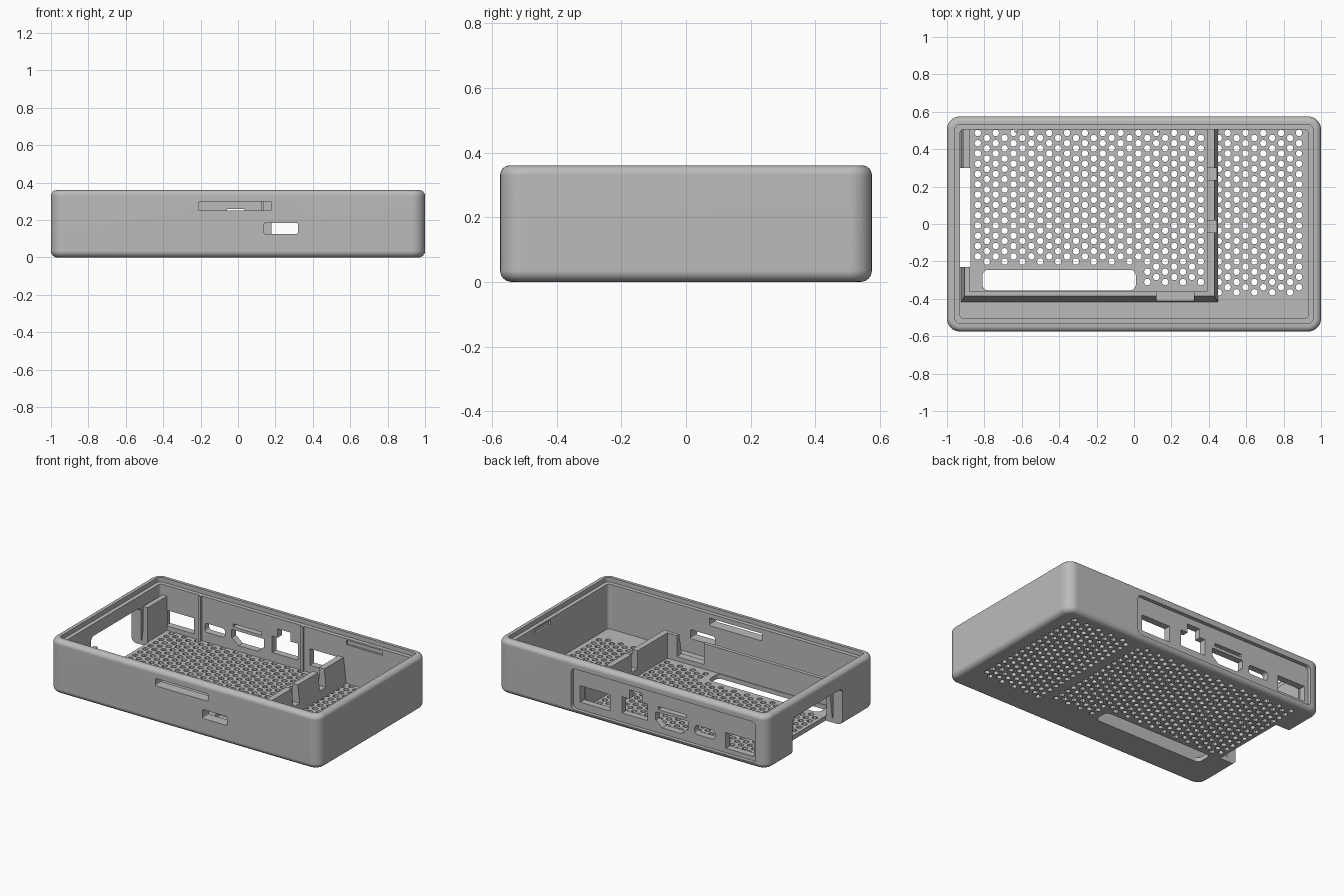
import bpy, bmesh
from math import sin, cos, pi

cube = bpy.data.objects.get("Cube")
if cube:
    bpy.data.objects.remove(cube)

grey = bpy.data.materials.new("plain_grey")
grey.use_nodes = True
GREY = (0.5, 0.5, 0.5, 1)
grey.diffuse_color = GREY
grey.node_tree.nodes["Principled BSDF"].inputs["Base Color"].default_value = GREY


def rounded(u0, u1, v0, v1, r=0.0, seg=4):
    """Outline of a rectangle with round corners."""
    if r == 0:
        return [(u0, v0), (u1, v0), (u1, v1), (u0, v1)]
    pts = []
    corners = [(u1 - r, v1 - r), (u0 + r, v1 - r), (u0 + r, v0 + r), (u1 - r, v0 + r)]
    for k, (cu, cv) in enumerate(corners):
        for i in range(seg + 1):
            a = (k + i / seg) * pi / 2
            pts.append((cu + r * cos(a), cv + r * sin(a)))
    return pts


def loft(bm, rings):
    """Closed solid through rings of 3D points."""
    rows = [[bm.verts.new(p) for p in ring] for ring in rings]
    n = len(rows[0])
    for low, high in zip(rows, rows[1:]):
        for i in range(n):
            j = (i + 1) % n
            bm.faces.new((low[i], low[j], high[j], high[i]))
    bm.faces.new(rows[0][::-1])
    bm.faces.new(rows[-1])


def prism(bm, outline, axis, a, b):
    """Extrude an outline along an axis from a to b."""
    place = {"x": lambda u, v, w: (w, u, v),
             "y": lambda u, v, w: (u, w, v),
             "z": lambda u, v, w: (u, v, w)}[axis]
    loft(bm, [[place(u, v, w) for u, v in outline] for w in (a, b)])


def finish(bm, name):
    bmesh.ops.recalc_face_normals(bm, faces=bm.faces[:])
    mesh = bpy.data.meshes.new(name)
    bm.to_mesh(mesh)
    bm.free()
    ob = bpy.data.objects.new(name, mesh)
    bpy.context.collection.objects.link(ob)
    return ob


def solid(name, *prisms):
    bm = bmesh.new()
    for args in prisms:
        prism(bm, *args)
    return finish(bm, name)


def cut(target, *prisms):
    """Subtract separate prisms from the target."""
    cutter = solid("cutter", *prisms)
    cutter.hide_render = True
    mod = target.modifiers.new("cut", "BOOLEAN")
    mod.operation = "DIFFERENCE"
    mod.solver = "MANIFOLD"
    mod.object = cutter
    deps = bpy.context.evaluated_depsgraph_get()
    mesh = bpy.data.meshes.new_from_object(target.evaluated_get(deps))
    target.modifiers.clear()
    target.data = mesh
    bpy.data.objects.remove(cutter)


# Open case: outer wall, rounded rim, lid ledge, inner wall and floor in one loft
HX, HY, TOP, FLOOR = 1.0, 0.575, 0.36, 0.03
SEG = 6
profile = []
for i in range(SEG + 1):
    a = i / SEG * pi / 2
    profile.append((0.035 * (1 - sin(a)), 0.035 * (1 - cos(a))))
for i in range(SEG + 1):
    a = i / SEG * pi / 2
    profile.append((0.03 * (1 - cos(a)), TOP - 0.03 * (1 - sin(a))))
profile += [(0.043, TOP), (0.043, 0.33), (0.07, 0.33), (0.07, FLOOR)]
bm = bmesh.new()
loft(bm, [[(x, y, z) for x, y in rounded(d - HX, HX - d, d - HY, HY - d, max(0.02, 0.07 - d), 8)]
          for d, z in profile])
case = finish(bm, "case_body")

# Vent holes in staggered columns, in both bays
PITCH, STEP, R = 0.055, 0.0477, 0.0175
disc = [(R * cos(i * pi / 6), R * sin(i * pi / 6)) for i in range(12)]
holes = []
for col in range(37):
    x = -0.835 + col * STEP
    if 0.36 < x < 0.44 or x > 0.9:
        continue
    end = -0.22 if x < 0.03 else (-0.335 if x < 0.4 else -0.385)
    y = 0.487 - (col % 2) * PITCH / 2
    while y > end:
        holes.append(([(x + u, y + v) for u, v in disc], "z", -0.1, 0.1))
        y -= PITCH
cut(case, *holes)

# Long floor opening and side opening
cut(case, (rounded(-0.81, 0.01, -0.355, -0.245, 0.03), "z", -0.1, 0.1))
side_opening = (rounded(-0.23, 0.30, -0.1, 0.25, 0.03), "x", -1.1, -0.875)
cut(case, side_opening)

# Front slots
cut(case, (rounded(-0.21, 0.18, 0.25, 0.30, 0.008), "y", -0.7, -0.45),
    (rounded(0.14, 0.32, 0.125, 0.185, 0.008), "y", -0.7, -0.45))

# Back recess with its sockets
cut(case, (rounded(-0.92, 0.45, 0.03, 0.305, 0.03), "y", 0.55, 0.7))
network = [(-0.10, 0.09), (0.09, 0.09), (0.09, 0.20), (0.035, 0.20),
           (0.035, 0.26), (-0.06, 0.26), (-0.06, 0.20), (-0.10, 0.20)]
display = [(-0.35, 0.07), (-0.21, 0.07), (-0.16, 0.11), (-0.16, 0.165),
           (-0.40, 0.165), (-0.40, 0.11)]
sockets = [rounded(0.18, 0.40, 0.08, 0.19), network, display,
           rounded(-0.39, -0.18, 0.185, 0.205),
           rounded(-0.60, -0.45, 0.095, 0.155, 0.02),
           rounded(-0.89, -0.68, 0.06, 0.165)]
cut(case, *[(s, "y", 0.45, 0.7) for s in sockets])

# Shallow catches for the lid
cut(case, (rounded(0.45, 0.72, 0.29, 0.32), "y", 0.45, 0.517),
    (rounded(0.11, 0.28, 0.29, 0.32), "x", 0.85, 0.943))

# Tray fence: tapered block hollowed out, then notched
bm = bmesh.new()
loft(bm, [[(x, y, z) for x, y in rounded(*box)] for box, z in
          [((-0.925, 0.45, -0.42, 0.507), 0.02), ((-0.905, 0.43, -0.385, 0.507), 0.20)]])
fence = finish(bm, "tray_fence")
cut(fence, (rounded(-0.88, 0.39, -0.36, 0.7), "z", -0.1, 0.4))
cut(fence, (rounded(0.12, 0.32, -0.5, -0.3), "z", 0.06, 0.4))
cut(fence, *[(rounded(0.35, 0.5, y, y + 0.065), "z", 0.08, 0.4) for y in (-0.045, 0.235)])
cut(fence, (rounded(-0.23, 0.30, -0.1, 0.25), "x", -1.1, -0.85))

# Taller guide beside the side opening, and thin ribs on the back wall
guide = solid("side_guide", (rounded(-0.915, -0.88, 0.30, 0.507), "z", 0.02, 0.26))
ribs = solid("back_ribs", *[(rounded(x - 0.008, x + 0.008, 0.49, 0.508), "z", 0.02, 0.33)
                            for x in (-0.63, 0.13)])

# Shading and colour
for ob in (case, fence, guide, ribs):
    ob.data.materials.clear()
    ob.data.materials.append(grey)
    bpy.ops.object.select_all(action="DESELECT")
    ob.select_set(True)
    bpy.context.view_layer.objects.active = ob
    bpy.ops.object.shade_smooth_by_angle(angle=pi / 6)
    ob.modifiers.new("even_shading", "WEIGHTED_NORMAL").keep_sharp = True
